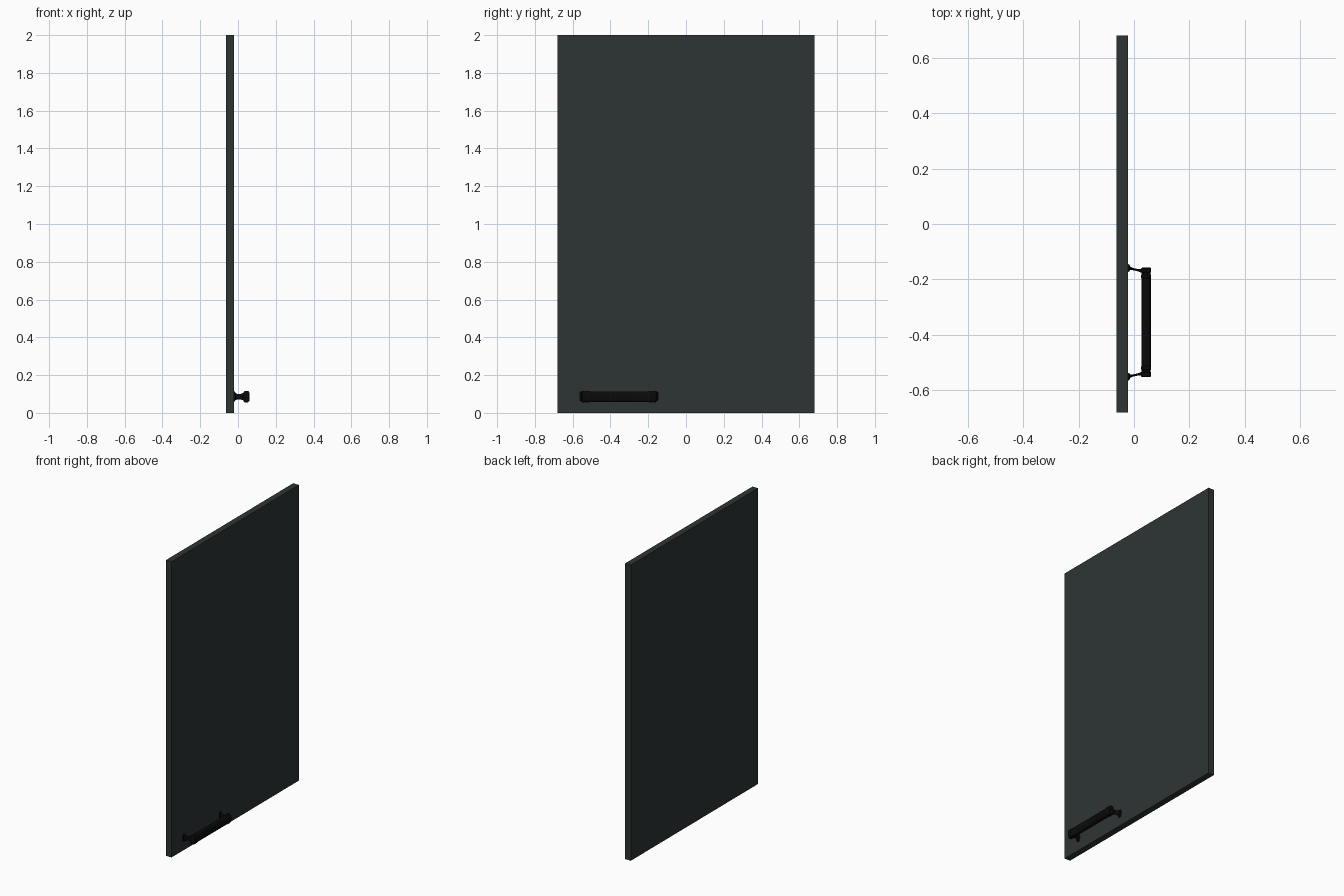
import bpy, bmesh, math

if "Cube" in bpy.data.objects:
    bpy.data.objects.remove(bpy.data.objects["Cube"])

def material(name, rgb):
    m = bpy.data.materials.new(name)
    m.diffuse_color = (*rgb, 1)
    m.use_nodes = True
    m.node_tree.nodes["Principled BSDF"].inputs["Base Color"].default_value = m.diffuse_color
    return m

SLATE = material("dark slate", (0.027, 0.035, 0.034))
BLACK = material("black metal", (0.003, 0.003, 0.003))

def loft(name, rings, mat, smooth=True):
    """Skin a list of equal-length vertex rings and cap both ends."""
    bm = bmesh.new()
    vs = [[bm.verts.new(p) for p in r] for r in rings]
    n = len(vs[0])
    for a, b in zip(vs, vs[1:]):
        for i in range(n):
            j = (i + 1) % n
            bm.faces.new((a[i], a[j], b[j], b[i]))
    bm.faces.new(vs[0])
    bm.faces.new(vs[-1])
    bmesh.ops.recalc_face_normals(bm, faces=bm.faces)
    me = bpy.data.meshes.new(name)
    bm.to_mesh(me)
    bm.free()
    ob = bpy.data.objects.new(name, me)
    bpy.context.collection.objects.link(ob)
    me.materials.append(mat)
    if smooth:
        bpy.context.view_layer.objects.active = ob
        ob.select_set(True)
        bpy.ops.object.shade_smooth_by_angle(angle=math.radians(35))
        ob.select_set(False)
    return ob

def oval(a, b, n=24, power=0.65):
    """Rounded-rectangle outline."""
    f = lambda t: math.copysign(abs(t) ** power, t)
    return [(a * f(math.cos(2 * math.pi * i / n)),
             b * f(math.sin(2 * math.pi * i / n))) for i in range(n)]

# Door panel
def rect(z):
    return [(-0.063, -0.68, z), (-0.021, -0.68, z), (-0.021, 0.68, z), (-0.063, 0.68, z)]
loft("panel", [rect(0), rect(2)], SLATE, smooth=False)

# Handle grip with thicker collars at both ends
CY, CZ, BX = -0.355, 0.086, 0.044
profile = [(0.198, 0.80), (0.195, 1.0), (0.182, 1.0), (0.179, 0.9), (0.173, 0.9),
           (0.170, 1.0), (0.160, 1.0), (0.157, 0.92)]
profile = [(-d, s) for d, s in profile] + [(d, s) for d, s in reversed(profile)]
loft("handle_grip", [[(BX + u * s, CY + d, CZ + v * s) for u, v in oval(0.018, 0.031)]
                     for d, s in profile], BLACK)

# Flared, slightly splayed legs: x, outward offset, half width, half height
leg = [(-0.022, 0.196, 0.014, 0.027), (-0.017, 0.196, 0.013, 0.026),
       (-0.014, 0.195, 0.006, 0.020), (-0.004, 0.192, 0.004, 0.015),
       (0.015, 0.188, 0.004, 0.015), (0.024, 0.186, 0.006, 0.018), (0.040, 0.184, 0.009, 0.020)]
for side, label in ((-1, "outer"), (1, "inner")):
    loft("handle_leg_" + label, [[(x, CY + side * o + u, CZ + v) for u, v in oval(hy, hz)]
                                 for x, o, hy, hz in leg], BLACK)
